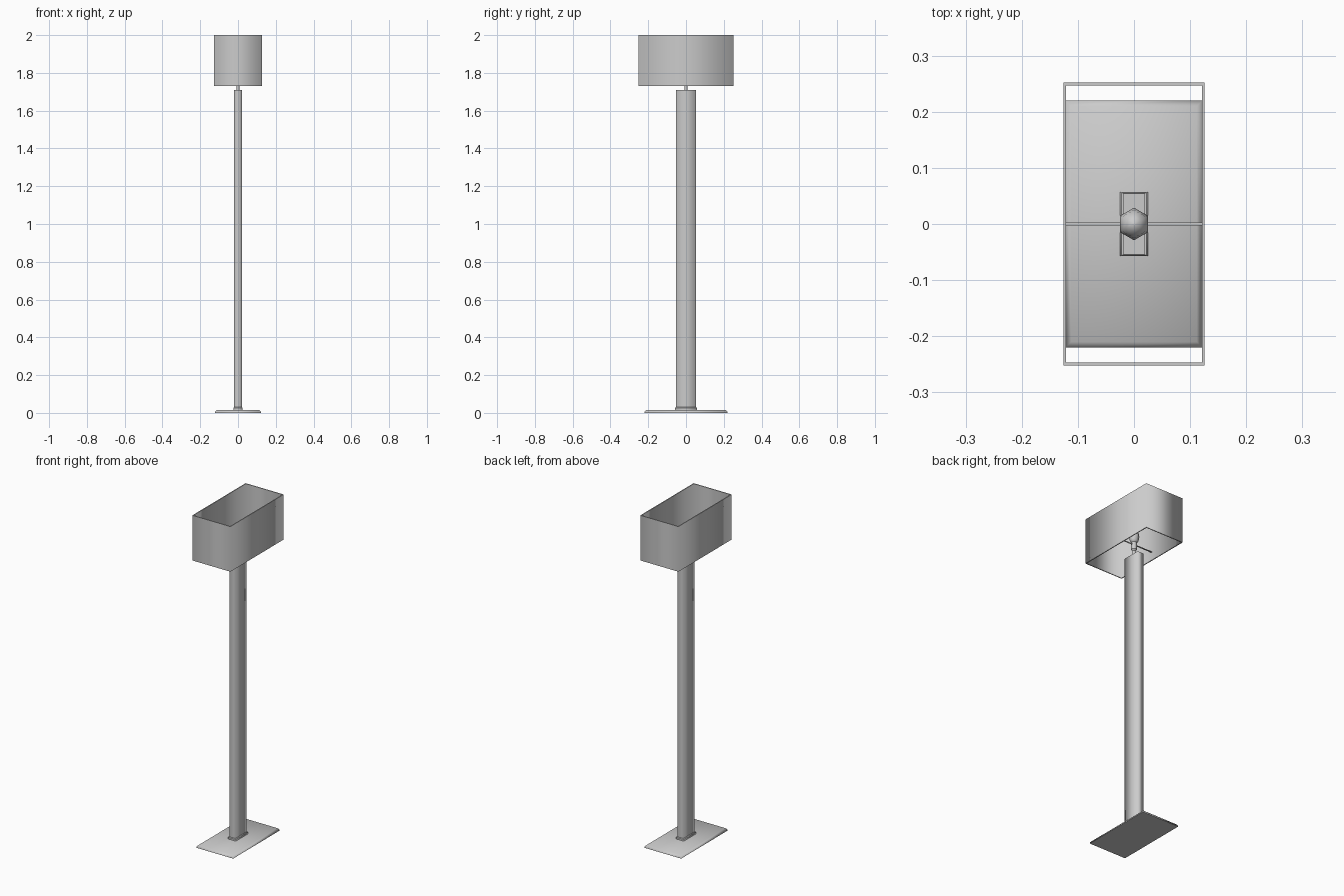
import bpy, bmesh, math

if "Cube" in bpy.data.objects:
    bpy.data.objects.remove(bpy.data.objects["Cube"], do_unlink=True)

GREY = (0.6, 0.6, 0.6, 1)
grey = bpy.data.materials.new("lamp grey")
grey.use_nodes = True
grey.diffuse_color = GREY
grey.node_tree.nodes["Principled BSDF"].inputs["Base Color"].default_value = GREY


def finish(name, bm, sharp=lambda edge: False):
    """Turn a bmesh into a smooth object, keeping chosen edges sharp."""
    bmesh.ops.recalc_face_normals(bm, faces=bm.faces)
    for face in bm.faces:
        face.smooth = True
    for edge in bm.edges:
        edge.smooth = not sharp(edge)
    mesh = bpy.data.meshes.new(name)
    bm.to_mesh(mesh)
    bm.free()
    mesh.materials.append(grey)
    obj = bpy.data.objects.new(name, mesh)
    bpy.context.collection.objects.link(obj)
    return obj


def level(edge):
    a, b = edge.verts
    return abs(a.co.z - b.co.z) < 1e-5


def stack(name, sections, sharp=level, closed_loop=False):
    """Join rectangular sections (half x, half y, z) from bottom to top."""
    bm = bmesh.new()
    rings = [[bm.verts.new((sx * hx, sy * hy, z))
              for sx, sy in ((-1, -1), (1, -1), (1, 1), (-1, 1))]
             for hx, hy, z in sections]
    pairs = list(zip(rings, rings[1:]))
    if closed_loop:
        pairs.append((rings[-1], rings[0]))
    else:
        bm.faces.new(rings[0])
        bm.faces.new(rings[-1])
    for low, high in pairs:
        for i in range(4):
            j = (i + 1) % 4
            bm.faces.new((low[i], low[j], high[j], high[i]))
    return finish(name, bm, sharp)


def lathe(name, profile, sides, sharp=lambda edge: False):
    """Revolve (radius, z) points around the vertical axis."""
    bm = bmesh.new()
    rings = []
    for r, z in profile:
        angles = [2 * math.pi * i / sides for i in range(sides)]
        rings.append([bm.verts.new((r * math.sin(a), r * math.cos(a), z)) for a in angles])
    bm.faces.new(rings[0])
    bm.faces.new(rings[-1])
    for low, high in zip(rings, rings[1:]):
        for i in range(sides):
            j = (i + 1) % sides
            bm.faces.new((low[i], low[j], high[j], high[i]))
    return finish(name, bm, sharp)


# Foot: thin plate with a chamfered top, and the collar that holds the post
stack("base_plate", [(0.122, 0.22, 0), (0.122, 0.22, 0.006), (0.112, 0.21, 0.016)],
      sharp=lambda e: level(e) and e.verts[0].co.z < 0.001)
stack("post_collar", [(0.025, 0.057, 0.014), (0.025, 0.057, 0.026), (0.022, 0.055, 0.03)])

# Flat rectangular post
stack("post", [(0.02, 0.054, 0.015), (0.02, 0.054, 1.71)])

# Open shade with thin walls
LOW, HIGH, WALL = 1.73, 2.0, 0.005
stack("shade", [(0.126, 0.252, LOW), (0.126, 0.252, HIGH),
                (0.126 - WALL, 0.252 - WALL, HIGH), (0.126 - WALL, 0.252 - WALL, LOW)],
      closed_loop=True)

# Bar that carries the shade
stack("shade_bar", [(0.123, 0.0025, 1.778), (0.123, 0.0025, 1.783)])

# Stem, socket and six-sided bulb
lathe("stem", [(0.008, 1.705), (0.008, 1.75)], 8, level)
lathe("socket", [(0.008, 1.74), (0.016, 1.75), (0.016, 1.795)], 6, level)
lathe("bulb", [(0.015, 1.79), (0.024, 1.805), (0.029, 1.83),
               (0.025, 1.853), (0.014, 1.868), (0.003, 1.873)], 6)
